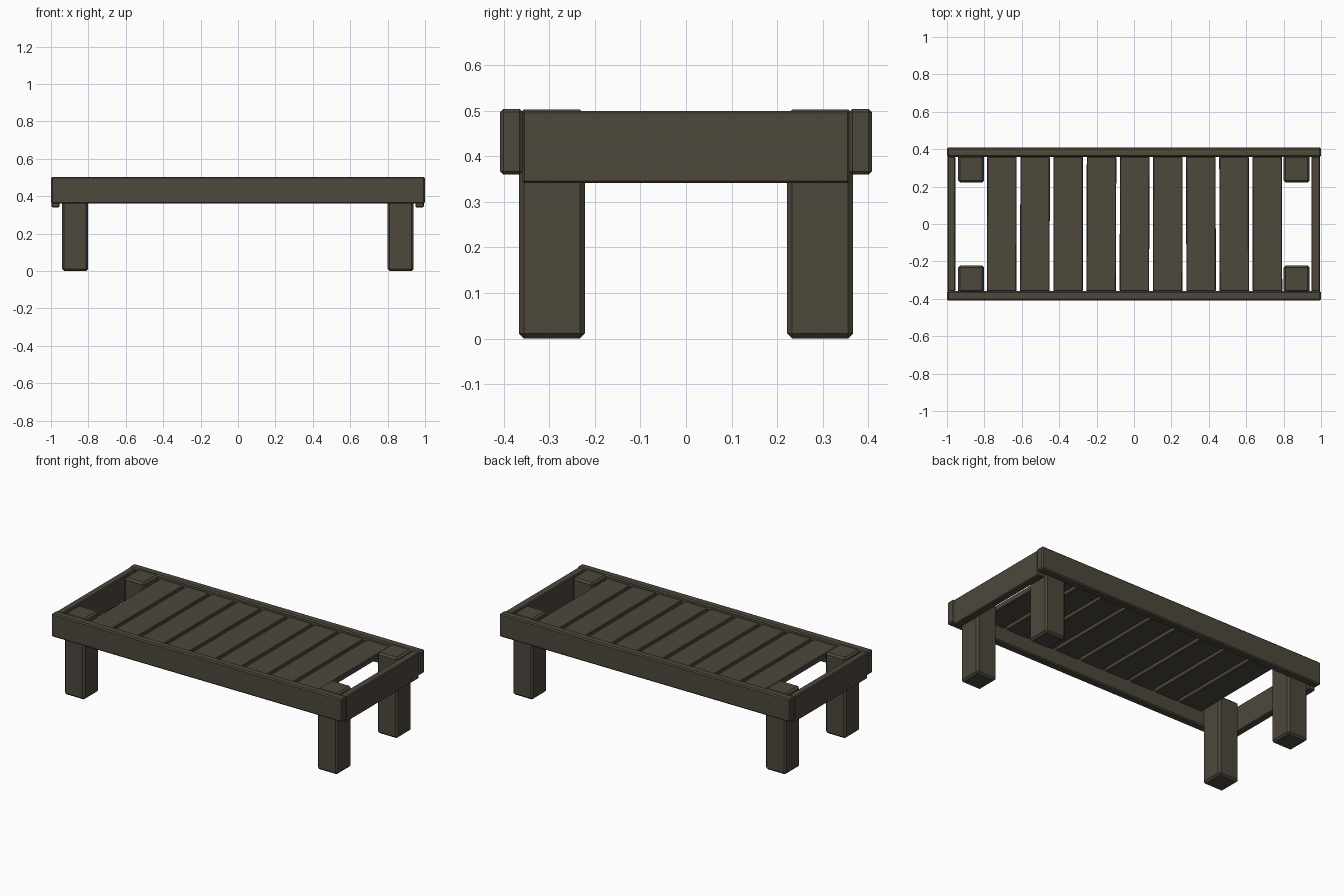
import bpy
import random

if "Cube" in bpy.data.objects:
    bpy.data.objects.remove(bpy.data.objects["Cube"])

random.seed(4)

# One dark weathered wood colour
wood = bpy.data.materials.new("dark_wood")
wood.diffuse_color = (0.074, 0.065, 0.046, 1)
wood.use_nodes = True
wood.node_tree.nodes["Principled BSDF"].inputs["Base Color"].default_value = wood.diffuse_color


def board(name, x, y, z, bevel=0.006, tilt=0.0):
    """Bevelled timber spanning the given (min, max) ranges."""
    spans = (x, y, z)
    bpy.ops.mesh.primitive_cube_add(size=1, location=[(a + b) / 2 for a, b in spans])
    ob = bpy.context.object
    ob.name = name
    ob.scale = [b - a for a, b in spans]
    bpy.ops.object.transform_apply(location=False, rotation=False, scale=True)
    ob.rotation_euler.z = tilt
    ob.data.materials.append(wood)
    mod = ob.modifiers.new("soft_edges", "BEVEL")
    mod.width = bevel
    mod.segments = 1
    return ob


# Long side rails
board("front_rail", (-1, 1), (-0.408, -0.358), (0.36, 0.504), 0.007)
board("back_rail", (-1, 1), (0.358, 0.408), (0.36, 0.504), 0.007)

# Short end rails, hanging slightly lower than the side rails
board("left_end_rail", (-0.998, -0.955), (-0.36, 0.36), (0.341, 0.5), 0.005)
board("right_end_rail", (0.948, 0.995), (-0.36, 0.36), (0.341, 0.5), 0.005)

# Square corner legs, rising inside the frame to rail height
for side, x in (("left", (-0.941, -0.801)), ("right", (0.8, 0.939))):
    for end, y in (("front", (-0.367, -0.222)), ("back", (0.222, 0.367))):
        board(f"{end}_{side}_leg", x, y, (0, 0.503), 0.011)

# Nine cross slats between the legs, laid just below the rail top
for i in range(9):
    x0 = -0.786 + i * 0.1775
    board(f"slat_{i + 1}", (x0, x0 + 0.158), (-0.36, 0.36), (0.45, 0.485),
          0.004, random.uniform(-0.004, 0.004))
